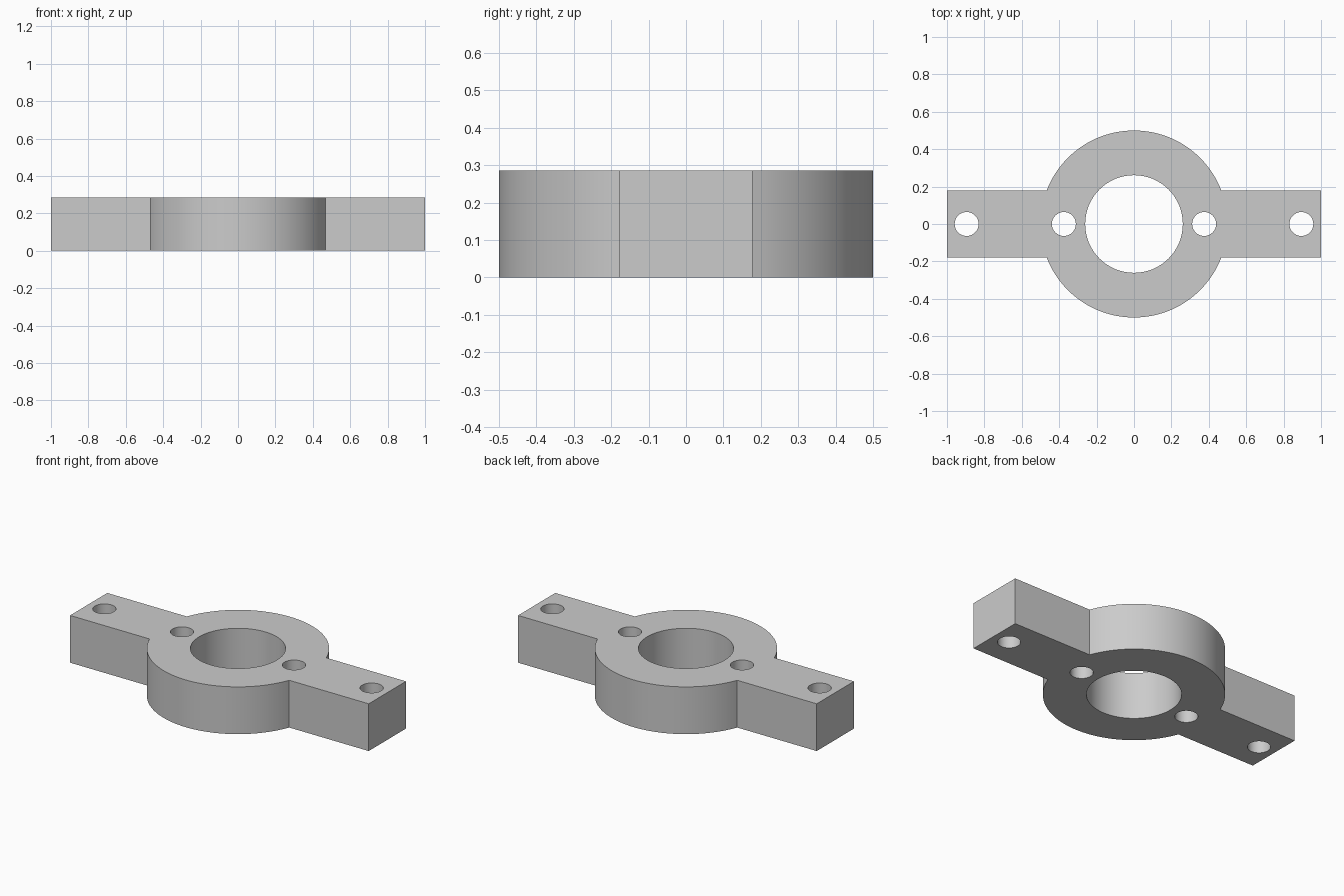
import bpy
import bmesh
from math import asin, cos, sin, pi, tau

cube = bpy.data.objects.get("Cube")
if cube:
    bpy.data.objects.remove(cube, do_unlink=True)

HEIGHT = 0.286
RING_RADIUS = 0.5
BORE_RADIUS = 0.261
ARM_HALF_WIDTH = 0.178
ARM_END = 1.0
BOLT_RADIUS = 0.064
BOLT_X = (-0.895, -0.375, 0.375, 0.895)


def arc(radius, start, end, steps, cx=0.0):
    """Points along an arc, both ends included."""
    angles = [start + (end - start) * i / steps for i in range(steps + 1)]
    return [(cx + radius * cos(a), radius * sin(a)) for a in angles]


def circle(radius, steps, cx=0.0):
    return arc(radius, 0, tau, steps, cx)[:-1]


def add_loop(bm, points):
    verts = [bm.verts.new((x, y, 0)) for x, y in points]
    for i, v in enumerate(verts):
        bm.edges.new((v, verts[i - 1]))


# Outline: back half of the ring, left and right arms, front half of the ring
join = asin(ARM_HALF_WIDTH / RING_RADIUS)
outline = arc(RING_RADIUS, join, pi - join, 48)
outline += [(-ARM_END, ARM_HALF_WIDTH), (-ARM_END, -ARM_HALF_WIDTH)]
outline += arc(RING_RADIUS, pi + join, tau - join, 48)
outline += [(ARM_END, -ARM_HALF_WIDTH), (ARM_END, ARM_HALF_WIDTH)]

bm = bmesh.new()
add_loop(bm, outline)

# Centre bore and four bolt holes
add_loop(bm, circle(BORE_RADIUS, 64))
for x in BOLT_X:
    add_loop(bm, circle(BOLT_RADIUS, 32, x))

# Fill the flat plate, then raise it to full thickness
bmesh.ops.triangle_fill(bm, edges=bm.edges[:], use_beauty=True)
raised = bmesh.ops.extrude_face_region(bm, geom=bm.faces[:], use_keep_orig=True)
top = [g for g in raised["geom"] if isinstance(g, bmesh.types.BMVert)]
bmesh.ops.translate(bm, verts=top, vec=(0, 0, HEIGHT))
bmesh.ops.recalc_face_normals(bm, faces=bm.faces[:])

mesh = bpy.data.meshes.new("flange_bracket")
bm.to_mesh(mesh)
bm.free()
bracket = bpy.data.objects.new("flange_bracket", mesh)
bpy.context.collection.objects.link(bracket)

# Plain grey metal
grey = bpy.data.materials.new("plain_grey")
grey.use_nodes = True
colour = (0.6, 0.6, 0.6, 1)
grey.diffuse_color = colour
grey.node_tree.nodes["Principled BSDF"].inputs["Base Color"].default_value = colour
mesh.materials.append(grey)

# Smooth round walls, crisp rims
bpy.ops.object.select_all(action="DESELECT")
bracket.select_set(True)
bpy.context.view_layer.objects.active = bracket
bpy.ops.object.shade_smooth_by_angle(angle=pi / 6)
